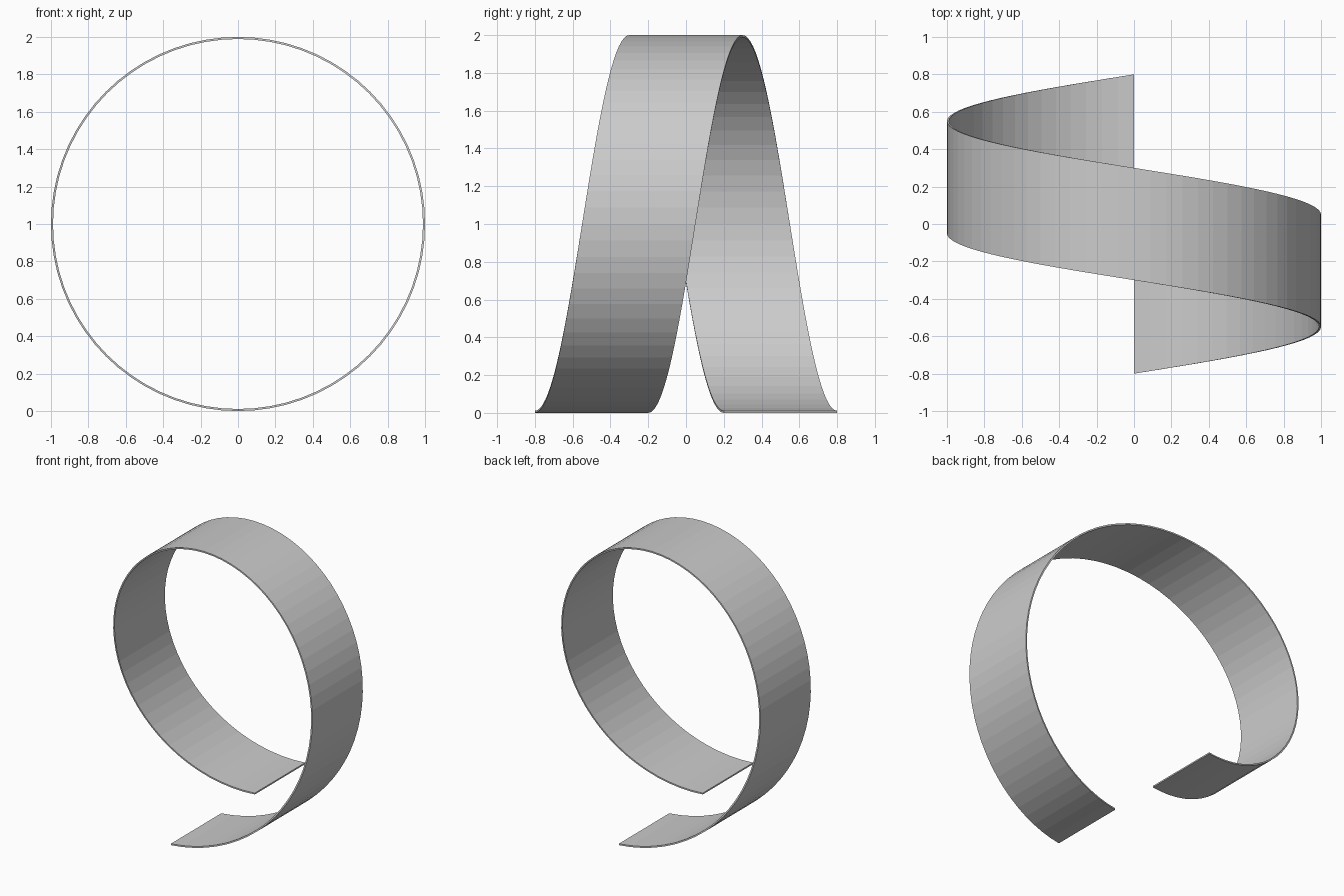
import bpy, bmesh
from math import pi, sin, cos

if "Cube" in bpy.data.objects:
    bpy.data.objects.remove(bpy.data.objects["Cube"])

RADIUS, THICK, WIDTH, PITCH, STEPS = 1.0, 0.011, 0.6, 1.0, 72

bm = bmesh.new()

# rectangular cross-sections swept one full turn along the y axis
rings = []
for i in range(STEPS + 1):
    t = i / STEPS
    a = 2 * pi * t
    y = PITCH * (t - 0.5)
    section = [(RADIUS, -WIDTH / 2), (RADIUS, WIDTH / 2),
               (RADIUS - THICK, WIDTH / 2), (RADIUS - THICK, -WIDTH / 2)]
    rings.append([bm.verts.new((r * sin(a), y + w, 1 - r * cos(a))) for r, w in section])

# skin between sections
for a, b in zip(rings, rings[1:]):
    for k in range(4):
        n = (k + 1) % 4
        bm.faces.new((a[k], a[n], b[n], b[k]))

# end caps
bm.faces.new(rings[0])
bm.faces.new(rings[-1])
bmesh.ops.recalc_face_normals(bm, faces=bm.faces)

mesh = bpy.data.meshes.new("spiral_ribbon")
bm.to_mesh(mesh)
bm.free()
ribbon = bpy.data.objects.new("spiral_ribbon", mesh)
bpy.context.collection.objects.link(ribbon)
